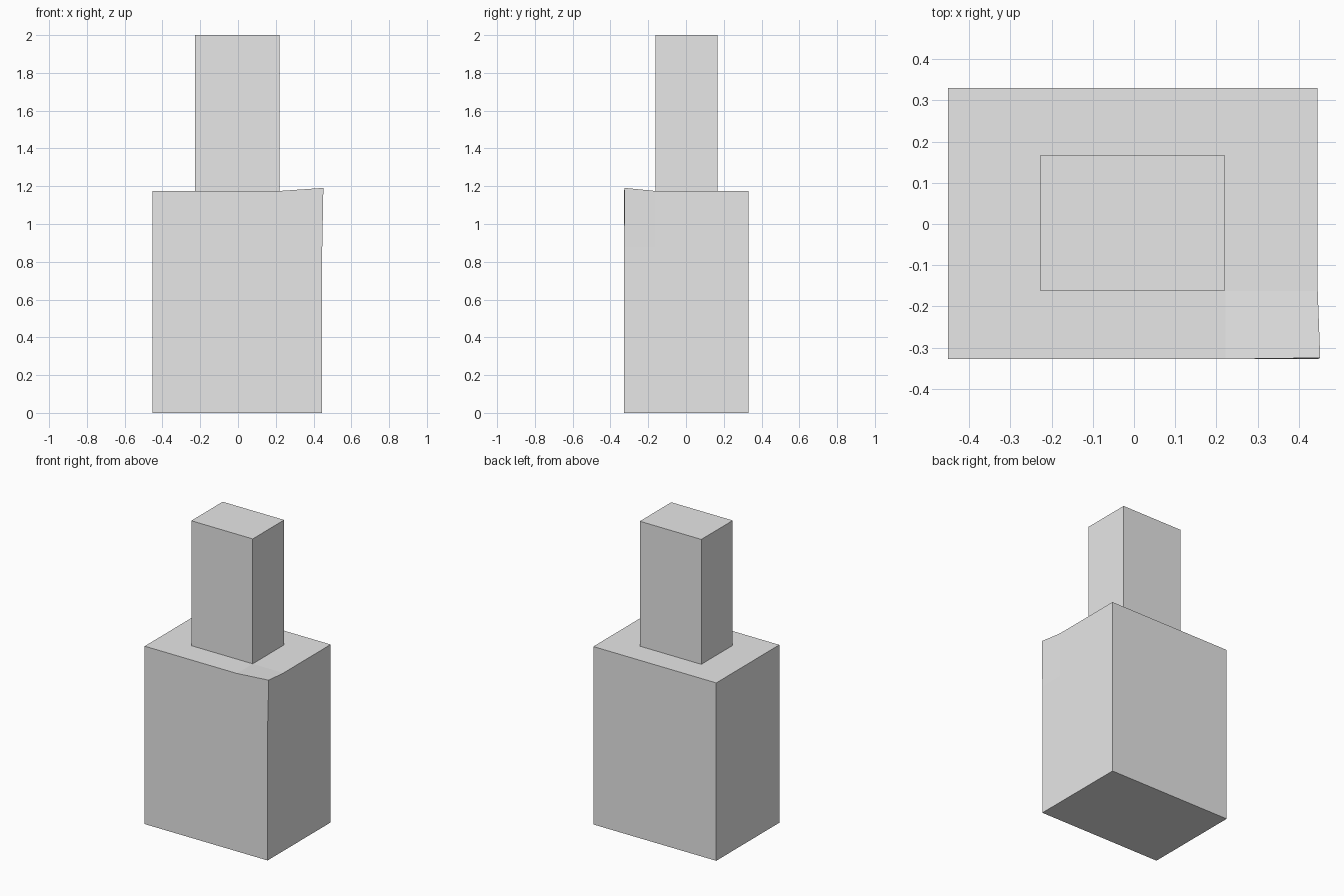
import bpy
import bmesh
from mathutils import Vector

default_cube = bpy.data.objects.get("Cube")
if default_cube:
    bpy.data.objects.remove(default_cube, do_unlink=True)

# Single plain grey
grey = bpy.data.materials.new("plain_grey")
grey.use_nodes = True
colour = (0.8, 0.8, 0.8, 1)
grey.diffuse_color = colour
grey.node_tree.nodes["Principled BSDF"].inputs["Base Color"].default_value = colour


def box(low, high):
    """Return a bmesh box spanning two opposite corners."""
    low, high = Vector(low), Vector(high)
    bm = bmesh.new()
    bmesh.ops.create_cube(bm, size=1)
    bmesh.ops.scale(bm, vec=high - low, verts=bm.verts)
    bmesh.ops.translate(bm, vec=(low + high) / 2, verts=bm.verts)
    return bm


def finish(bm, name):
    mesh = bpy.data.meshes.new(name)
    bm.to_mesh(mesh)
    bm.free()
    mesh.materials.append(grey)
    obj = bpy.data.objects.new(name, mesh)
    bpy.context.collection.objects.link(obj)
    return obj


# Lower block, cut into a grid so only one top corner bends
body = box((-0.452, -0.328, 0), (0.446, 0.33, 1.175))
for point, normal in (((0.222, 0, 0), (1, 0, 0)),
                      ((0, -0.163, 0), (0, 1, 0)),
                      ((0, 0, 0.88), (0, 0, 1))):
    bmesh.ops.bisect_plane(body, geom=body.verts[:] + body.edges[:] + body.faces[:],
                           plane_co=point, plane_no=normal)

# Lifted front left corner
corner = max(body.verts, key=lambda v: v.co.x - v.co.y + v.co.z)
corner.co = (0.452, -0.325, 1.191)
finish(body, "lower_block")

# Narrow upper block
finish(box((-0.228, -0.162, 1.175), (0.221, 0.166, 2)), "upper_block")
